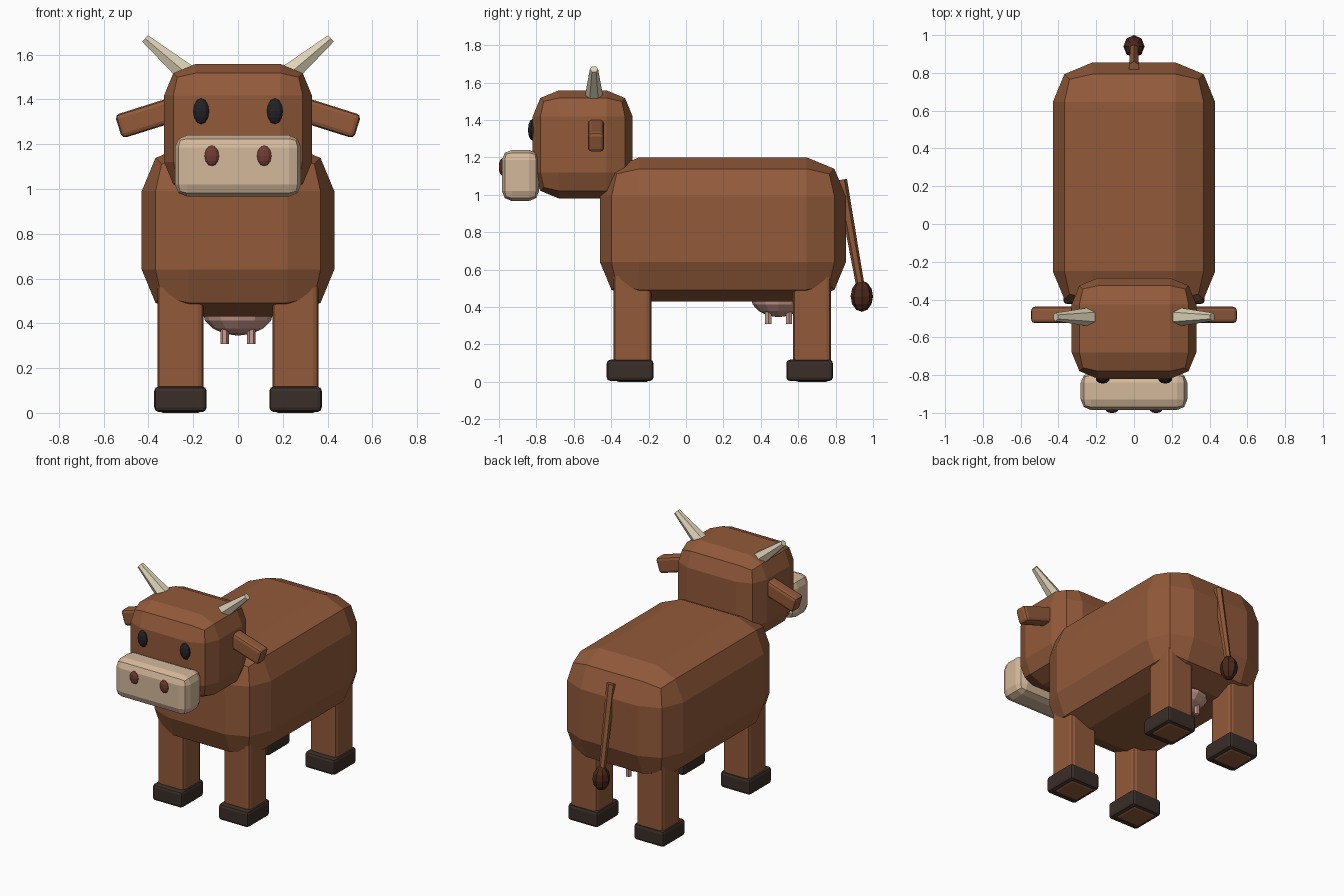
import bpy, bmesh
from math import radians
from mathutils import Matrix, Vector

if "Cube" in bpy.data.objects:
    bpy.data.objects.remove(bpy.data.objects["Cube"])


def material(name, rgb):
    m = bpy.data.materials.new(name)
    lin = [(c / 255 / 12.92) if c < 11 else ((c / 255 + 0.055) / 1.055) ** 2.4 for c in rgb]
    m.diffuse_color = (*lin, 1)
    m.use_nodes = True
    m.node_tree.nodes["Principled BSDF"].inputs["Base Color"].default_value = m.diffuse_color
    return m


HIDE = material("hide", (146, 90, 58))
MUZZLE = material("muzzle", (212, 184, 154))
HOOF = material("hoof", (58, 46, 40))
HORN = material("horn", (222, 212, 184))
UDDER = material("udder", (204, 154, 142))
TUFT = material("tuft", (74, 40, 26))
EYE = material("eye", (34, 34, 38))
NOSTRIL = material("nostril", (112, 60, 50))


def finish(name, bm, mat, loc, rot_y=0.0):
    me = bpy.data.meshes.new(name)
    bm.to_mesh(me)
    bm.free()
    me.materials.append(mat)
    ob = bpy.data.objects.new(name, me)
    ob.location = loc
    ob.rotation_euler.y = rot_y
    bpy.context.collection.objects.link(ob)
    return ob


def box(name, lo, hi, bevel, mat, rot_y=0.0):
    """Rounded box between two corners, two-segment bevel."""
    lo, hi = Vector(lo), Vector(hi)
    bm = bmesh.new()
    bmesh.ops.create_cube(bm, size=1, matrix=Matrix.Diagonal((*(hi - lo), 1)))
    ob = finish(name, bm, mat, (lo + hi) / 2, rot_y)
    mod = ob.modifiers.new("bevel", "BEVEL")
    mod.width, mod.segments, mod.limit_method = bevel, 2, "NONE"
    return ob


def ball(name, loc, radii, mat, seg=10, rings=6):
    bm = bmesh.new()
    bmesh.ops.create_uvsphere(bm, u_segments=seg, v_segments=rings, radius=1,
                              matrix=Matrix.Diagonal((*radii, 1)))
    return finish(name, bm, mat, loc)


def rod(name, a, b, r1, r2, mat, sides=6):
    """Tapered prism from point a to point b."""
    a, b = Vector(a), Vector(b)
    d = b - a
    rot = Vector((0, 0, 1)).rotation_difference(d).to_matrix().to_4x4()
    bm = bmesh.new()
    bmesh.ops.create_cone(bm, cap_ends=True, segments=sides, radius1=r1, radius2=r2,
                          depth=d.length, matrix=rot)
    return finish(name, bm, mat, (a + b) / 2)


# torso, head, muzzle
box("body", (-0.43, -0.46, 0.43), (0.43, 0.855, 1.2), 0.21, HIDE)
box("head", (-0.33, -0.82, 0.98), (0.33, -0.285, 1.558), 0.14, HIDE)
box("muzzle", (-0.282, -0.985, 0.966), (0.282, -0.785, 1.24), 0.055, MUZZLE)

for side, s in (("left", 1), ("right", -1)):
    # face
    ball(f"{side}_eye", (s * 0.165, -0.82, 1.347), (0.038, 0.025, 0.058), EYE)
    ball(f"{side}_nostril", (s * 0.117, -0.983, 1.148), (0.034, 0.018, 0.046), NOSTRIL)
    # horn
    rod(f"{side}_horn", (s * 0.2, -0.492, 1.49), (s * 0.415, -0.492, 1.672), 0.055, 0.022, HORN)
    # ear, drooping outward
    cx = s * 0.405
    box(f"{side}_ear", (cx - 0.135, -0.525, 1.263), (cx + 0.135, -0.438, 1.373), 0.02,
        HIDE, s * radians(17.5))
    # legs and hooves
    for end, y in (("front", -0.286), ("back", 0.674)):
        x, h = s * 0.257, y - 0.013
        box(f"{end}_{side}_leg", (x - 0.103, y - 0.101, 0), (x + 0.103, y + 0.101, 0.62), 0.025, HIDE)
        box(f"{end}_{side}_hoof", (x - 0.117, h - 0.125, 0.004), (x + 0.117, h + 0.125, 0.118), 0.02, HOOF)
    # teats
    for end, y in (("front", 0.44), ("back", 0.55)):
        rod(f"{end}_{side}_teat", (s * 0.06, y, 0.41), (s * 0.06, y, 0.308), 0.019, 0.019, UDDER)

# udder
ball("udder", (0, 0.495, 0.455), (0.16, 0.15, 0.11), UDDER, 12, 8)

# tail
rod("tail", (0, 0.831, 1.08), (0, 0.938, 0.48), 0.03, 0.022, HIDE)
ball("tail_tuft", (0, 0.94, 0.457), (0.056, 0.06, 0.083), TUFT, 8, 6)
